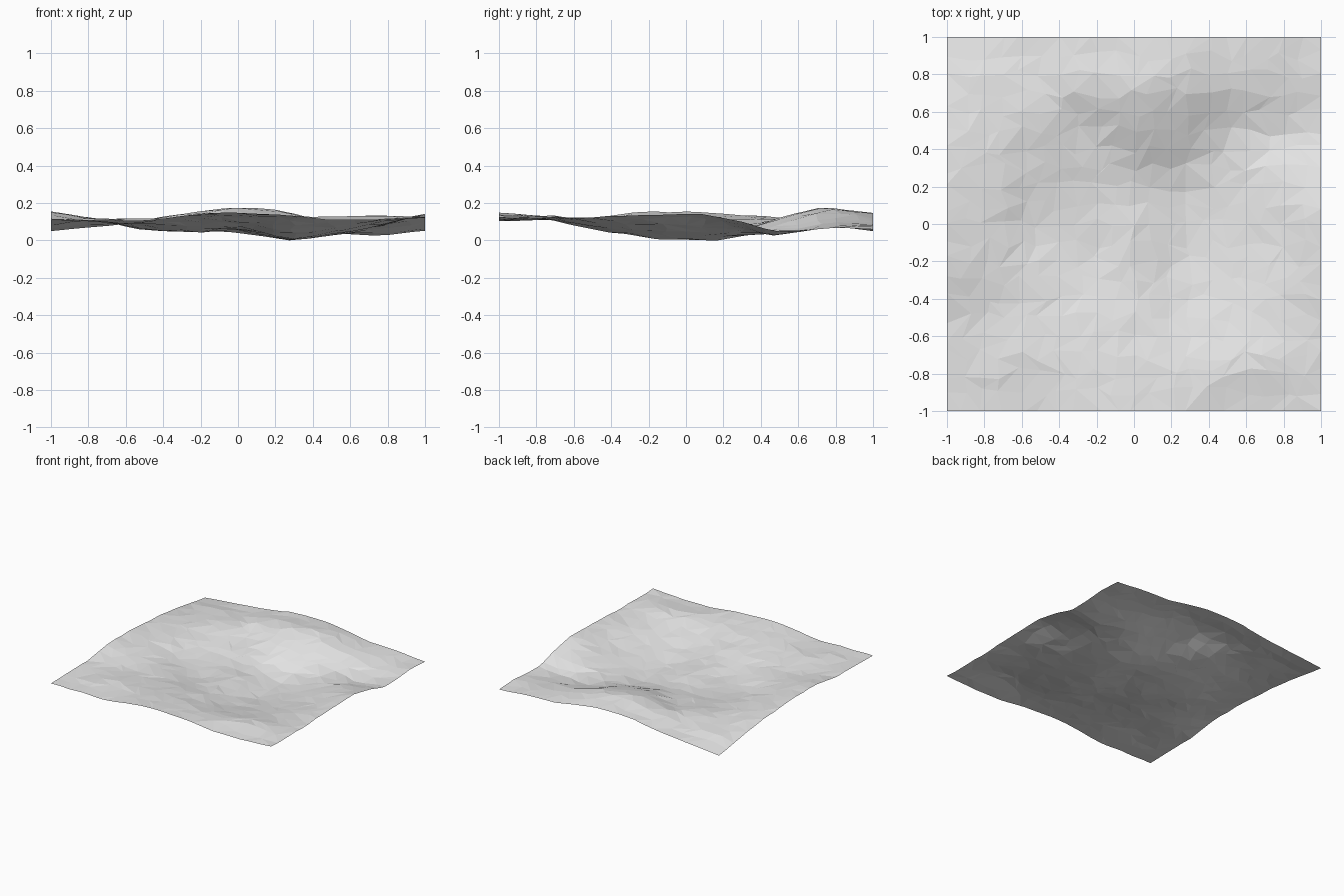
import bpy, bmesh, random
from mathutils import Vector, noise

if "Cube" in bpy.data.objects:
    bpy.data.objects.remove(bpy.data.objects["Cube"])

random.seed(4)

# Coarse survey of the terrain, in thousandths: rows run front to back, columns left to right
SURVEY = [
    [110, 107, 102, 138, 147, 130, 108, 108, 120],
    [107, 114, 112, 125, 125, 112, 120, 130, 120],
    [118, 100,  95, 102,  85,  58,  75, 105, 122],
    [146, 108,  75,  52,  62,  18,  42,  88, 130],
    [150, 110,  58,  45,  52,   3,  25,  75, 140],
    [138, 115,  75,  55,  45,  12,  28,  68, 112],
    [118, 112, 105,  88, 122,  92,  40,  28,  42],
    [ 88, 105, 110, 150, 173, 150,  95,  70,  68],
    [ 48,  72,  90, 130, 148, 128,  84,  78,  57],
]
N = 20  # cells along each side


def spline(values, t):
    """Catmull-Rom curve through evenly spaced values, t from 0 to len-1."""
    last = len(values) - 1
    i = min(int(t), last - 1)
    f = t - i
    a, b, c, d = (values[max(0, min(last, i + k))] for k in (-1, 0, 1, 2))
    return b + 0.5 * f * (c - a + f * (2*a - 5*b + 4*c - d + f * (3*(b - c) + d - a)))


def height(x, y):
    u, v = (x + 1) * 4, (y + 1) * 4
    z = spline([spline(row, u) for row in SURVEY], v) / 1000
    return z + 0.007 * noise.noise(Vector((x * 6, y * 6, 1.7)))


# Irregular grid: inner points are nudged, border stays straight
bm = bmesh.new()
grid = []
for j in range(N + 1):
    row = []
    for i in range(N + 1):
        x, y = 2 * i / N - 1, 2 * j / N - 1
        if 0 < i < N:
            x += random.uniform(-0.032, 0.032)
        if 0 < j < N:
            y += random.uniform(-0.032, 0.032)
        z = height(x, y) + random.uniform(-0.003, 0.003)
        row.append(bm.verts.new((x, y, z)))
    grid.append(row)

# Triangles with random diagonals for a faceted look
for j in range(N):
    for i in range(N):
        q = [grid[j][i], grid[j][i+1], grid[j+1][i+1], grid[j+1][i]]
        k = random.randint(0, 1)
        q = q[k:] + q[:k]
        bm.faces.new((q[0], q[1], q[2]))
        bm.faces.new((q[0], q[2], q[3]))

# Rest the lowest point on the floor
low = min(v.co.z for v in bm.verts)
for v in bm.verts:
    v.co.z -= low

mesh = bpy.data.meshes.new("terrain")
bm.to_mesh(mesh)
bm.free()
terrain = bpy.data.objects.new("terrain", mesh)
bpy.context.collection.objects.link(terrain)

# Single light grey
grey = bpy.data.materials.new("light_grey")
grey.diffuse_color = (0.8, 0.8, 0.8, 1)
grey.use_nodes = True
grey.node_tree.nodes["Principled BSDF"].inputs["Base Color"].default_value = grey.diffuse_color
mesh.materials.append(grey)
